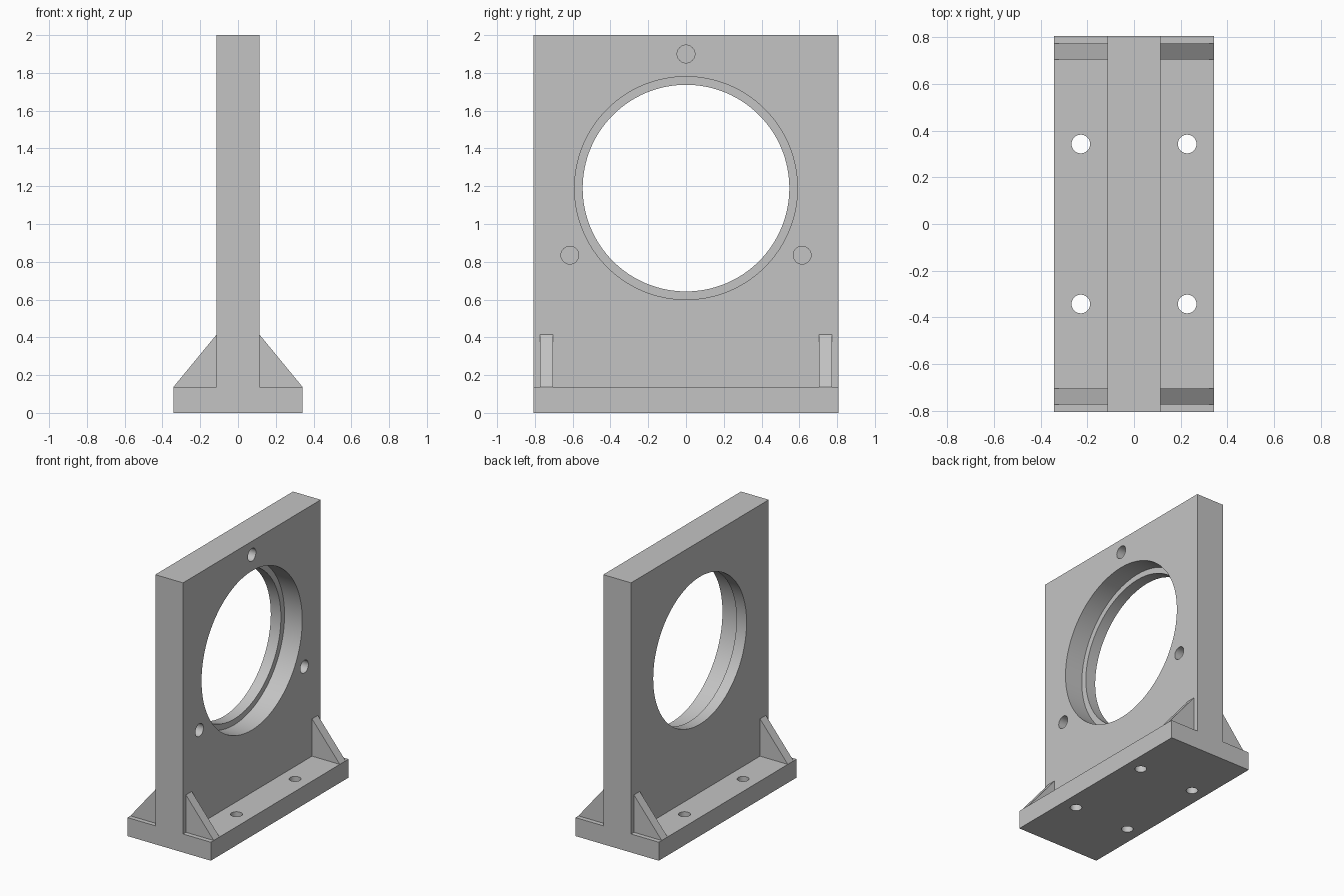
import bpy, bmesh, math
from mathutils import Matrix

if "Cube" in bpy.data.objects:
    bpy.data.objects.remove(bpy.data.objects["Cube"], do_unlink=True)

HALF_BASE, HALF_PLATE, HALF_LEN = 0.342, 0.114, 0.807
BASE_TOP, TOP, BORE_Z = 0.137, 2.0, 1.19

# Single grey finish
GREY = (0.55, 0.55, 0.55, 1)
grey = bpy.data.materials.new("plain_grey")
grey.use_nodes = True
grey.diffuse_color = GREY
grey.node_tree.nodes["Principled BSDF"].inputs["Base Color"].default_value = GREY


def finish(name, bm):
    bmesh.ops.recalc_face_normals(bm, faces=bm.faces)
    mesh = bpy.data.meshes.new(name)
    bm.to_mesh(mesh)
    bm.free()
    obj = bpy.data.objects.new(name, mesh)
    mesh.materials.append(grey)
    bpy.context.collection.objects.link(obj)
    return obj


def prism(name, profile, y0, y1):
    """Extrude an (x, z) profile along y."""
    bm = bmesh.new()
    face = bm.faces.new([bm.verts.new((x, y0, z)) for x, z in profile])
    new = bmesh.ops.extrude_face_region(bm, geom=[face])["geom"]
    verts = [v for v in new if isinstance(v, bmesh.types.BMVert)]
    bmesh.ops.translate(bm, verts=verts, vec=(0, y1 - y0, 0))
    return finish(name, bm)


def block(name, half_x, z0, z1):
    outline = [(-half_x, z0), (half_x, z0), (half_x, z1), (-half_x, z1)]
    return prism(name, outline, -HALF_LEN, HALF_LEN)


def drill(target, centre, radius, depth, axis, sides=48):
    """Cut a round hole centred on a point, along x or z."""
    bm = bmesh.new()
    turn = Matrix.Rotation(math.pi / 2, 4, "Y") if axis == "X" else Matrix()
    bmesh.ops.create_cone(bm, cap_ends=True, segments=sides, radius1=radius,
                          radius2=radius, depth=depth,
                          matrix=Matrix.Translation(centre) @ turn)
    cutter = finish("hole_cutter", bm)
    cutter.hide_render = True
    mod = target.modifiers.new("hole", "BOOLEAN")
    mod.operation, mod.solver, mod.object = "DIFFERENCE", "EXACT", cutter
    bpy.context.view_layer.objects.active = target
    bpy.ops.object.modifier_apply(modifier=mod.name)
    bpy.data.objects.remove(cutter, do_unlink=True)


# Base plate with four through holes
base = block("base_plate", HALF_BASE, 0, BASE_TOP)
for x in (-0.228, 0.228):
    for y in (-0.343, 0.343):
        drill(base, (x, y, BASE_TOP / 2), 0.04, 0.5, "Z")

# Upright plate with a stepped bore, wider on the +x side
upright = block("upright_plate", HALF_PLATE, BASE_TOP, TOP)
drill(upright, (0, 0, BORE_Z), 0.547, 1, "X", 128)
drill(upright, (HALF_PLATE, 0, BORE_Z), 0.59, 0.29, "X", 128)

# Three blind bolt holes around the bore
for angle in (90, 210, 330):
    a = math.radians(angle)
    spot = (HALF_PLATE, 0.71 * math.cos(a), BORE_Z + 0.71 * math.sin(a))
    drill(upright, spot, 0.047, 0.3, "X")

# Triangular gussets at both ends of both sides
for side, side_name in ((1, "left"), (-1, "right")):
    for y, end_name in ((-0.739, "front"), (0.739, "back")):
        triangle = [(side * HALF_PLATE, BASE_TOP), (side * HALF_BASE, BASE_TOP),
                    (side * HALF_PLATE, 0.414)]
        prism(f"{side_name}_{end_name}_gusset", triangle, y - 0.034, y + 0.034)

# Smooth bores, crisp edges
for obj in (base, upright):
    bpy.ops.object.select_all(action="DESELECT")
    obj.select_set(True)
    bpy.context.view_layer.objects.active = obj
    bpy.ops.object.shade_smooth_by_angle(angle=math.radians(30))
